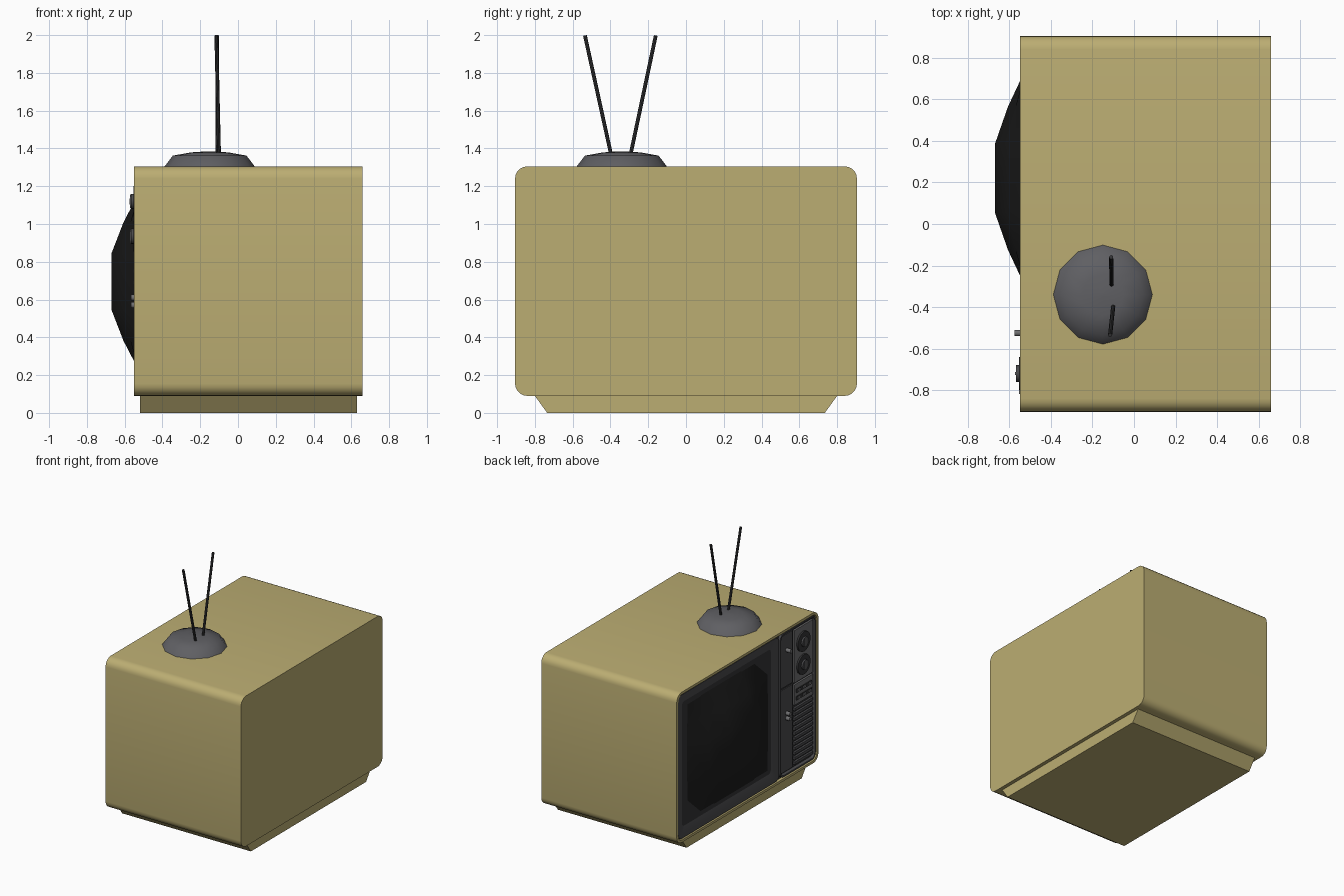
import bpy, bmesh, math
from mathutils import Vector, Matrix

if "Cube" in bpy.data.objects:
    bpy.data.objects.remove(bpy.data.objects["Cube"])


def material(name, r, g, b):
    m = bpy.data.materials.new(name)
    m.diffuse_color = (r, g, b, 1)
    m.use_nodes = True
    m.node_tree.nodes["Principled BSDF"].inputs["Base Color"].default_value = m.diffuse_color
    return m


OLIVE = material("olive", 0.50, 0.42, 0.17)
BLACK = material("black", 0.012, 0.012, 0.012)
DARK = material("dark", 0.035, 0.035, 0.037)
CHARCOAL = material("charcoal", 0.07, 0.07, 0.075)
GREY = material("grey", 0.16, 0.16, 0.165)
DOME = material("dome_grey", 0.115, 0.115, 0.125)


def finish(name, bm, mat, smooth=None):
    bmesh.ops.recalc_face_normals(bm, faces=bm.faces)
    me = bpy.data.meshes.new(name)
    bm.to_mesh(me)
    bm.free()
    ob = bpy.data.objects.new(name, me)
    bpy.context.collection.objects.link(ob)
    me.materials.append(mat)
    if smooth:
        bpy.ops.object.select_all(action='DESELECT')
        ob.select_set(True)
        bpy.context.view_layer.objects.active = ob
        bpy.ops.object.shade_smooth_by_angle(angle=math.radians(smooth))
    return ob


def rrect(x, y0, y1, z0, z1, r, seg=5):
    """Rounded rectangle in the plane at x."""
    pts = []
    corners = [(y1 - r, z1 - r), (y0 + r, z1 - r), (y0 + r, z0 + r), (y1 - r, z0 + r)]
    for k, (cy, cz) in enumerate(corners):
        for i in range(seg + 1):
            a = math.pi / 2 * (k + i / seg)
            pts.append((x, cy + r * math.cos(a), cz + r * math.sin(a)))
    return pts


def loft(name, loops, mat, smooth=30, caps=(True, True)):
    bm = bmesh.new()
    rings = [[bm.verts.new(p) for p in l] for l in loops]
    n = len(rings[0])
    for a, b in zip(rings, rings[1:]):
        for i in range(n):
            j = (i + 1) % n
            bm.faces.new((a[i], a[j], b[j], b[i]))
    if caps[0]:
        bm.faces.new(rings[0])
    if caps[1]:
        bm.faces.new(rings[-1])
    return finish(name, bm, mat, smooth)


def box(name, x0, x1, y0, y1, z0, z1, mat):
    bm = bmesh.new()
    m = (Matrix.Translation(((x0 + x1) / 2, (y0 + y1) / 2, (z0 + z1) / 2))
         @ Matrix.Diagonal((x1 - x0, y1 - y0, z1 - z0, 1)))
    bmesh.ops.create_cube(bm, size=1, matrix=m)
    return finish(name, bm, mat)


def rod(name, a, b, r, mat, sides=12):
    a, b = Vector(a), Vector(b)
    d = b - a
    bm = bmesh.new()
    m = Matrix.Translation((a + b) / 2) @ d.to_track_quat('Z', 'Y').to_matrix().to_4x4()
    bmesh.ops.create_cone(bm, cap_ends=True, segments=sides, radius1=r, radius2=r,
                          depth=d.length, matrix=m)
    return finish(name, bm, mat, 40)


# Cabinet: rounded box with a shallow recess in the -x side
loft("cabinet", [
    rrect(0.66, -0.905, 0.905, 0.09, 1.305, 0.065),
    rrect(-0.55, -0.905, 0.905, 0.09, 1.305, 0.065),
    rrect(-0.55, -0.885, 0.885, 0.11, 1.285, 0.05),
    rrect(-0.50, -0.885, 0.885, 0.11, 1.285, 0.05)], OLIVE)

# Tapered base
loft("base", [[(x, -0.735, 0), (x, 0.735, 0), (x, 0.80, 0.09), (x, -0.80, 0.09)]
              for x in (-0.52, 0.63)], OLIVE, None)

# Backing panel and trim inside the recess
loft("front_panel", [
    rrect(-0.50, -0.885, 0.885, 0.11, 1.285, 0.05),
    rrect(-0.525, -0.885, 0.885, 0.11, 1.285, 0.05)], DARK)


def frame(name, y0, y1, z0, z1, t, x_in, mat):
    loft(name, [
        rrect(-0.52, y0, y1, z0, z1, 0.045),
        rrect(-0.545, y0, y1, z0, z1, 0.045),
        rrect(-0.545, y0 + 0.012, y1 - 0.012, z0 + 0.012, z1 - 0.012, 0.035),
        rrect(x_in, y0 + t, y1 - t, z0 + t, z1 - t, 0.02)], mat, 30, (False, False))


frame("screen_frame", -0.41, 0.878, 0.118, 1.278, 0.11, -0.515, CHARCOAL)
frame("control_frame", -0.878, -0.425, 0.118, 1.278, 0.02, -0.524, CHARCOAL)

# Bulging screen from a coarse grid
bm = bmesh.new()
steps = (-1, -0.65, -0.31, 0.31, 0.65, 1)
bulge = {1: 0, 0.65: 0.58, 0.31: 1}
grid = [[bm.verts.new((-0.52 - 0.15 * bulge[abs(u)] * bulge[abs(v)],
                       0.22 + 0.53 * u, 0.695 + 0.48 * v))
         for u in steps] for v in steps]
for j in range(5):
    for i in range(5):
        bm.faces.new((grid[j][i], grid[j][i + 1], grid[j + 1][i + 1], grid[j + 1][i]))
finish("screen", bm, BLACK, 60)

# Control plates
box("dial_plate", -0.54, -0.52, -0.85, -0.615, 0.82, 1.245, GREY)
box("label_plate", -0.54, -0.52, -0.85, -0.615, 0.64, 0.805, GREY)
box("side_plate_upper", -0.532, -0.52, -0.60, -0.45, 0.83, 1.25, CHARCOAL)
box("side_plate_lower", -0.532, -0.52, -0.60, -0.45, 0.145, 0.815, CHARCOAL)
for i, z in enumerate((0.69, 0.75)):
    box(f"slider_slot_{i}", -0.546, -0.53, -0.83, -0.635, z - 0.015, z + 0.015, DARK)
    for k in range(3):
        y = -0.80 + 0.07 * k
        box(f"slider_button_{i}_{k}", -0.554, -0.54, y - 0.018, y + 0.018,
            z - 0.008, z + 0.008, GREY)

# Channel dials
for i, z in enumerate((1.12, 0.935)):
    rod(f"dial_ring_{i}", (-0.53, -0.72, z), (-0.553, -0.72, z), 0.08, DARK, 20)
    rod(f"dial_knob_{i}", (-0.54, -0.72, z), (-0.567, -0.72, z), 0.04, CHARCOAL, 16)
    box(f"dial_grip_{i}", -0.572, -0.56, -0.728, -0.712, z - 0.035, z + 0.035, GREY)

# Small knobs in the side column
for i, (z, x) in enumerate(((1.12, -0.575), (0.61, -0.567), (0.57, -0.567))):
    rod(f"small_knob_{i}", (-0.52, -0.525, z), (x, -0.525, z), 0.016, GREY, 10)

# Speaker grille slats
for i in range(12):
    z = 0.16 + i * 0.0395
    box(f"speaker_slat_{i}", -0.542, -0.52, -0.85, -0.615, z, z + 0.022, CHARCOAL)

# Antenna dome, 12 sided
cx, cy = -0.15, -0.34
loft("antenna_dome", [[(cx + r * math.cos(k * math.pi / 6), cy + r * math.sin(k * math.pi / 6), z)
                       for k in range(12)]
                      for r, z in ((0.24, 1.303), (0.195, 1.362), (0.10, 1.379), (0.01, 1.385))],
     DOME, 50)

# Antenna rods
rod("antenna_rod_left", (-0.10, -0.395, 1.36), (-0.115, -0.535, 1.998), 0.01, DARK, 8)
rod("antenna_rod_right", (-0.108, -0.295, 1.36), (-0.11, -0.16, 1.998), 0.01, DARK, 8)
